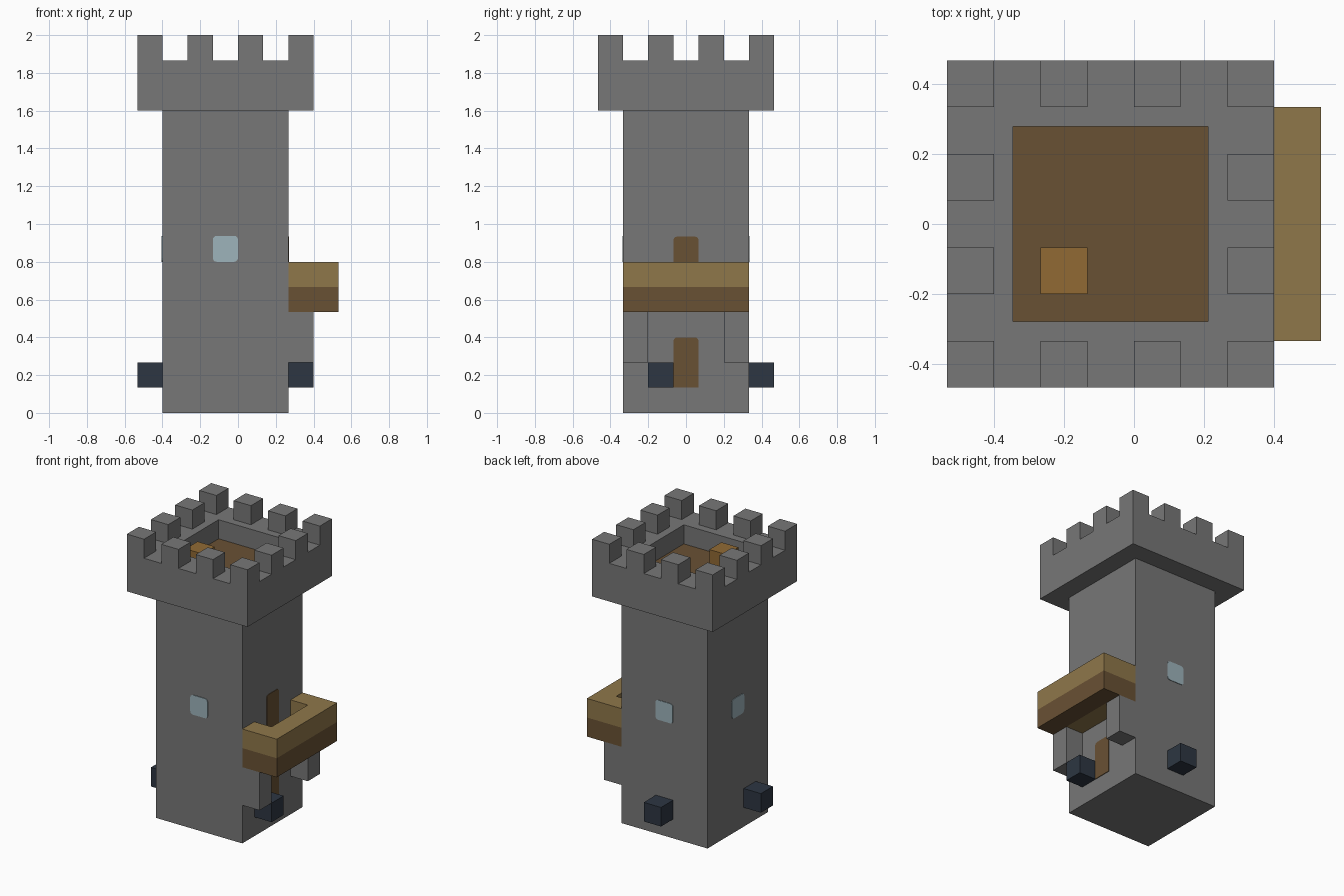
import bpy
import bmesh
import math
from mathutils import Matrix, Vector

if "Cube" in bpy.data.objects:
    bpy.data.objects.remove(bpy.data.objects["Cube"], do_unlink=True)

U = 2 / 15  # one building block


def material(name, hex_code):
    channels = [int(hex_code[i:i + 2], 16) / 255 for i in (0, 2, 4)]
    linear = [c / 12.92 if c <= 0.04 else ((c + 0.055) / 1.055) ** 2.4 for c in channels]
    mat = bpy.data.materials.new(name)
    mat.use_nodes = True
    mat.diffuse_color = (*linear, 1)
    mat.node_tree.nodes["Principled BSDF"].inputs["Base Color"].default_value = (*linear, 1)
    return mat


STONE = material("stone grey", "777777")
DARK_WOOD = material("dark wood", "695134")
LIGHT_WOOD = material("light wood", "8F774A")
HATCH = material("orange wood", "916A34")
IRON = material("dark blue", "2D3642")
GLASS = material("pale blue glass", "9DB3BB")


def add_box(bm, x, y, z):
    """Add a box given (min, max) ranges in blocks; returns its vertices."""
    size = Matrix.Diagonal([(r[1] - r[0]) * U for r in (x, y, z)] + [1])
    centre = Vector([(r[0] + r[1]) / 2 * U for r in (x, y, z)])
    return bmesh.ops.create_cube(bm, size=1, matrix=Matrix.Translation(centre) @ size)["verts"]


def finish(name, bm, *mats):
    mesh = bpy.data.meshes.new(name)
    bm.to_mesh(mesh)
    bm.free()
    for mat in mats:
        mesh.materials.append(mat)
    obj = bpy.data.objects.new(name, mesh)
    bpy.context.collection.objects.link(obj)
    return obj


def boxes(name, mat, *ranges):
    bm = bmesh.new()
    for r in ranges:
        add_box(bm, *r)
    return finish(name, bm, mat)


def plate(name, mat, wall_point, angle, height, round_bottom):
    """Thin round-cornered panel standing on a wall; angle 0 faces the front."""
    w, r, thick = U / 2, 0.02, 0.004
    outline = []
    corners = [(1, 1, 0), (-1, 1, 90), (-1, -1, 180), (1, -1, 270)]
    for sx, sz, start in corners:
        if sz < 0 and not round_bottom:
            outline.append((sx * w, 0))
            continue
        cx = sx * (w - r)
        cz = height - r if sz > 0 else r
        for step in range(4):
            a = math.radians(start + 30 * step)
            outline.append((cx + r * math.cos(a), cz + r * math.sin(a)))
    bm = bmesh.new()
    face = bm.faces.new([bm.verts.new((px, 0, pz)) for px, pz in outline])
    out = bmesh.ops.extrude_face_region(bm, geom=[face])["geom"]
    moved = [v for v in out if isinstance(v, bmesh.types.BMVert)]
    bmesh.ops.translate(bm, verts=moved, vec=(0, -thick, 0))
    bmesh.ops.recalc_face_normals(bm, faces=bm.faces)
    place = Matrix.Translation(Vector(wall_point) * U) @ Matrix.Rotation(math.radians(angle), 4, "Z")
    bm.transform(place)
    return finish(name, bm, mat)


# Tower shaft
boxes("tower_shaft", STONE, ((-3, 2), (-2.5, 2.5), (0, 12)))

# Wider head with a sunken wooden floor
bm = bmesh.new()
add_box(bm, (-4, 3), (-3.5, 3.5), (12, 14))
top = max(bm.faces, key=lambda f: f.calc_center_median().z)
bmesh.ops.inset_region(bm, faces=[top], thickness=2 * U)
sunk = bmesh.ops.extrude_face_region(bm, geom=[top])["geom"]
bmesh.ops.delete(bm, geom=[top], context="FACES")
bmesh.ops.translate(bm, verts=[g for g in sunk if isinstance(g, bmesh.types.BMVert)], vec=(0, 0, -U))
for f in sunk:
    if isinstance(f, bmesh.types.BMFace):
        f.material_index = 1
bmesh.ops.recalc_face_normals(bm, faces=bm.faces)
finish("tower_head", bm, STONE, DARK_WOOD)

# Merlons around the rim
rim = [((i, i + 1), (j, j + 1), (14, 15))
       for i in (-4, -2, 0, 2) for j in (-3.5, -1.5, 0.5, 2.5)
       if i in (-4, 2) or j in (-3.5, 2.5)]
boxes("merlons", STONE, *rim)

# Roof hatch
boxes("roof_hatch", HATCH, ((-2, -1), (-1.5, -0.5), (13, 14)))


# Balcony: two stacked U-shaped layers, floor panel and stone supports
def u_layer(name, mat, z):
    return boxes(name, mat, ((3, 4), (-2.5, 2.5), z),
                 ((2, 3), (-2.5, -1.5), z), ((2, 3), (1.5, 2.5), z))


u_layer("balcony_base", DARK_WOOD, (4, 5))
u_layer("balcony_rail", LIGHT_WOOD, (5, 6))
boxes("balcony_floor", LIGHT_WOOD, ((2, 3), (-1.5, 1.5), (4, 5)))
boxes("balcony_supports", STONE, *[((2, 3), (y, y + 1), (2, 4)) for y in (-2.5, 1.5)])

# Doors on the balcony side
plate("lower_door", DARK_WOOD, (2, 0, 1), 90, 2 * U, False)
plate("balcony_door", DARK_WOOD, (2, 0, 5), 90, 2 * U, False)

# Windows on the other three sides
for name, point, angle in (("front_window", (-0.5, -2.5, 6), 0),
                           ("back_window", (-0.5, 2.5, 6), 180),
                           ("side_window", (-3, 0, 6), -90)):
    plate(name, GLASS, point, angle, U * 1.03, True)

# Small dark blocks near the ground
boxes("left_block", IRON, ((2, 3), (-1.5, -0.5), (1, 2)))
boxes("right_block", IRON, ((-4, -3), (-1.5, -0.5), (1, 2)))
boxes("back_block", IRON, ((-1, 0), (2.5, 3.5), (1, 2)))
